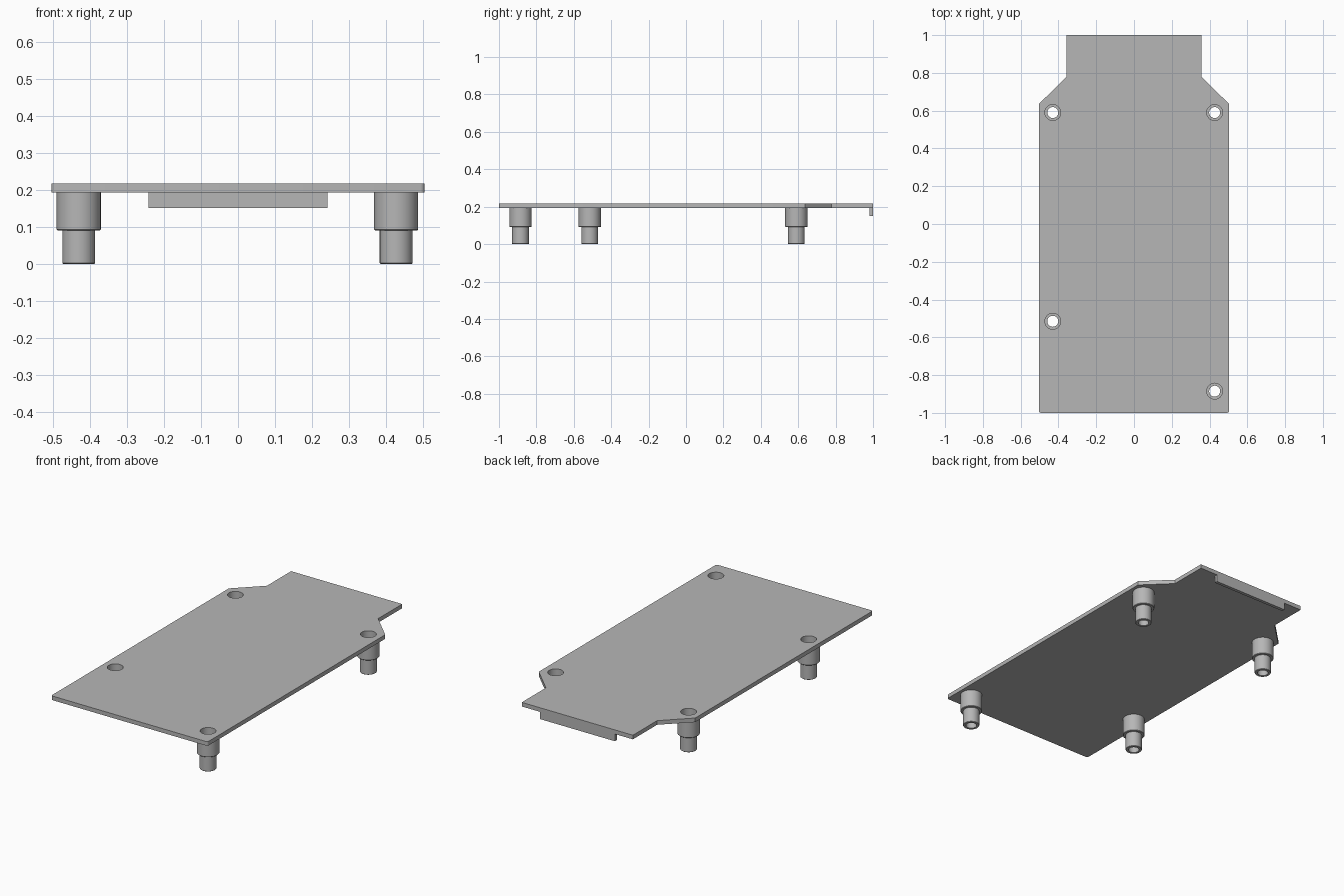
import bpy, bmesh, math

cube = bpy.data.objects.get("Cube")
if cube:
    bpy.data.objects.remove(cube, do_unlink=True)

# One grey plastic for everything
grey = bpy.data.materials.new("grey_plastic")
grey.use_nodes = True
colour = (0.47, 0.47, 0.47, 1)
grey.diffuse_color = colour
grey.node_tree.nodes["Principled BSDF"].inputs["Base Color"].default_value = colour

SIDES = 48
PLATE_BOTTOM, PLATE_TOP = 0.193, 0.217
BORE, SCREW_HOLE = 0.042, 0.029


def finish(name, bm):
    bmesh.ops.recalc_face_normals(bm, faces=bm.faces)
    mesh = bpy.data.meshes.new(name)
    bm.to_mesh(mesh)
    bm.free()
    mesh.materials.append(grey)
    obj = bpy.data.objects.new(name, mesh)
    bpy.context.collection.objects.link(obj)
    return obj


def activate(obj):
    bpy.ops.object.select_all(action="DESELECT")
    obj.select_set(True)
    bpy.context.view_layer.objects.active = obj


def smooth(obj):
    activate(obj)
    bpy.ops.object.shade_smooth_by_angle(angle=math.radians(30))


def prism(name, outline, bottom, top):
    bm = bmesh.new()
    face = bm.faces.new([bm.verts.new((x, y, bottom)) for x, y in outline])
    up = bmesh.ops.extrude_face_region(bm, geom=[face])["geom"]
    moved = [v for v in up if isinstance(v, bmesh.types.BMVert)]
    bmesh.ops.translate(bm, verts=moved, vec=(0, 0, top - bottom))
    return finish(name, bm)


def lathe(name, profile, centre):
    """Revolve a closed (radius, z) profile around a vertical axis."""
    bm = bmesh.new()
    rings = []
    for i in range(SIDES):
        a = math.tau * i / SIDES
        rings.append([bm.verts.new((centre[0] + r * math.cos(a),
                                    centre[1] + r * math.sin(a), z))
                      for r, z in profile])
    n = len(profile)
    for i in range(SIDES):
        here, after = rings[i], rings[(i + 1) % SIDES]
        for j in range(n):
            k = (j + 1) % n
            bm.faces.new((here[j], after[j], after[k], here[k]))
    obj = finish(name, bm)
    smooth(obj)
    return obj


# Cover plate: rounded front corners, narrowed neck at the back
half = [(0.504, 0.635), (0.358, 0.778), (0.358, 1.0)]
corner = 0.012
arc = [(0.504 - corner + corner * math.sin(t), -1 + corner - corner * math.cos(t))
       for t in (math.pi / 2 * i / 4 for i in range(5))]
right_side = arc + half
outline = right_side + [(-x, y) for x, y in reversed(right_side)]
plate = prism("cover_plate", outline, PLATE_BOTTOM, PLATE_TOP)

# Hanging lip under the back edge
prism("back_lip", [(-0.242, 0.981), (0.242, 0.981), (0.242, 1.0), (-0.242, 1.0)],
      0.151, PLATE_BOTTOM)

# Stepped hollow screw posts and their holes through the plate
posts = {
    "back_right_post": (-0.43, 0.59),
    "back_left_post": (0.427, 0.59),
    "middle_right_post": (-0.43, -0.515),
    "front_left_post": (0.427, -0.885),
}
post_profile = [
    (0.0595, PLATE_BOTTOM), (0.0595, 0.093), (0.057, 0.0905),
    (0.0445, 0.0905), (0.0445, 0.002), (0.0425, 0),
    (SCREW_HOLE, 0), (SCREW_HOLE, 0.11), (BORE, 0.11), (BORE, PLATE_BOTTOM),
]
for name, centre in posts.items():
    lathe(name, post_profile, centre)

    bm = bmesh.new()
    bmesh.ops.create_cone(bm, cap_ends=True, segments=SIDES,
                          radius1=BORE, radius2=BORE, depth=0.1)
    bmesh.ops.translate(bm, verts=bm.verts, vec=(*centre, PLATE_TOP))
    cutter = finish("hole_cutter", bm)
    cutter.hide_render = True
    cut = plate.modifiers.new("hole", "BOOLEAN")
    cut.operation, cut.solver, cut.object = "DIFFERENCE", "EXACT", cutter
    activate(plate)
    bpy.ops.object.modifier_apply(modifier=cut.name)
    bpy.data.objects.remove(cutter, do_unlink=True)

smooth(plate)
